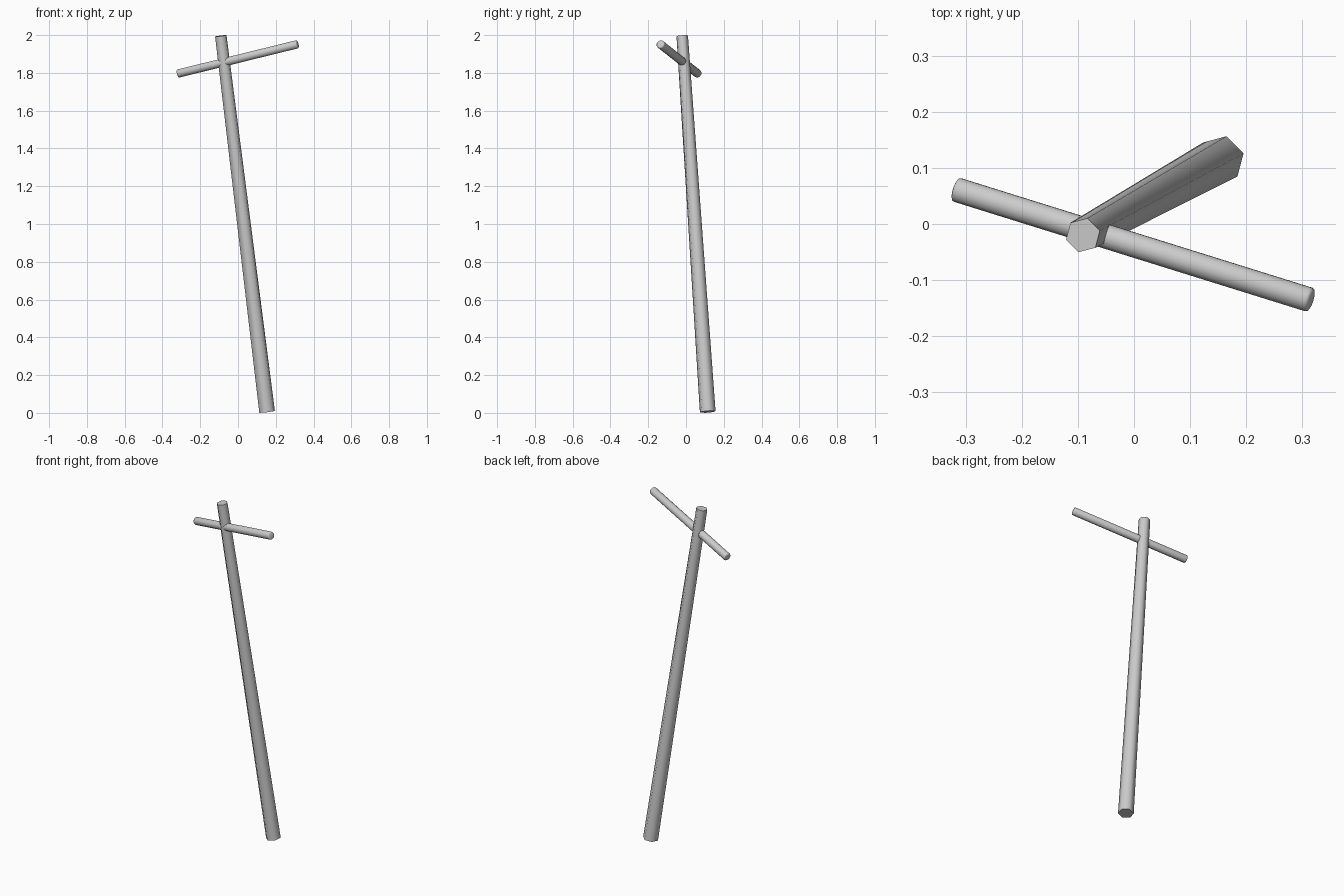
import bpy, bmesh, math
from mathutils import Vector, Matrix

if "Cube" in bpy.data.objects:
    bpy.data.objects.remove(bpy.data.objects["Cube"])


def rod(name, start, end, r1, r2, sides, phase=0.0, bevel=0.0, angle=65):
    """Tapered rod between two points, optionally with rounded ends."""
    a, b = Vector(start), Vector(end)
    axis = b - a
    bm = bmesh.new()
    bmesh.ops.create_cone(bm, cap_ends=True, segments=sides, radius1=r1,
                          radius2=r2, depth=axis.length,
                          matrix=Matrix.Rotation(math.radians(phase), 4, 'Z'))
    if bevel:
        rims = [e for e in bm.edges
                if abs(e.verts[0].co.z - e.verts[1].co.z) < 1e-5]
        bmesh.ops.bevel(bm, geom=rims, offset=bevel, segments=2,
                        profile=0.5, affect='EDGES')
    rot = Vector((0, 0, 1)).rotation_difference(axis).to_matrix().to_4x4()
    bm.transform(Matrix.Translation((a + b) / 2) @ rot)
    mesh = bpy.data.meshes.new(name)
    bm.to_mesh(mesh)
    bm.free()
    obj = bpy.data.objects.new(name, mesh)
    bpy.context.collection.objects.link(obj)
    bpy.ops.object.select_all(action='DESELECT')
    obj.select_set(True)
    bpy.context.view_layer.objects.active = obj
    bpy.ops.object.shade_smooth_by_angle(angle=math.radians(angle))
    return obj


# Leaning six-sided shaft, thicker at the foot
rod("shaft", (0.154, 0.115, 0.006), (-0.091, -0.02, 1.996),
    0.043, 0.0315, 6, phase=45)

# Round crossbar passing through the shaft near its top
rod("crossbar", (-0.319, 0.062, 1.796), (0.316, -0.136, 1.952),
    0.0225, 0.0225, 12, bevel=0.006)
